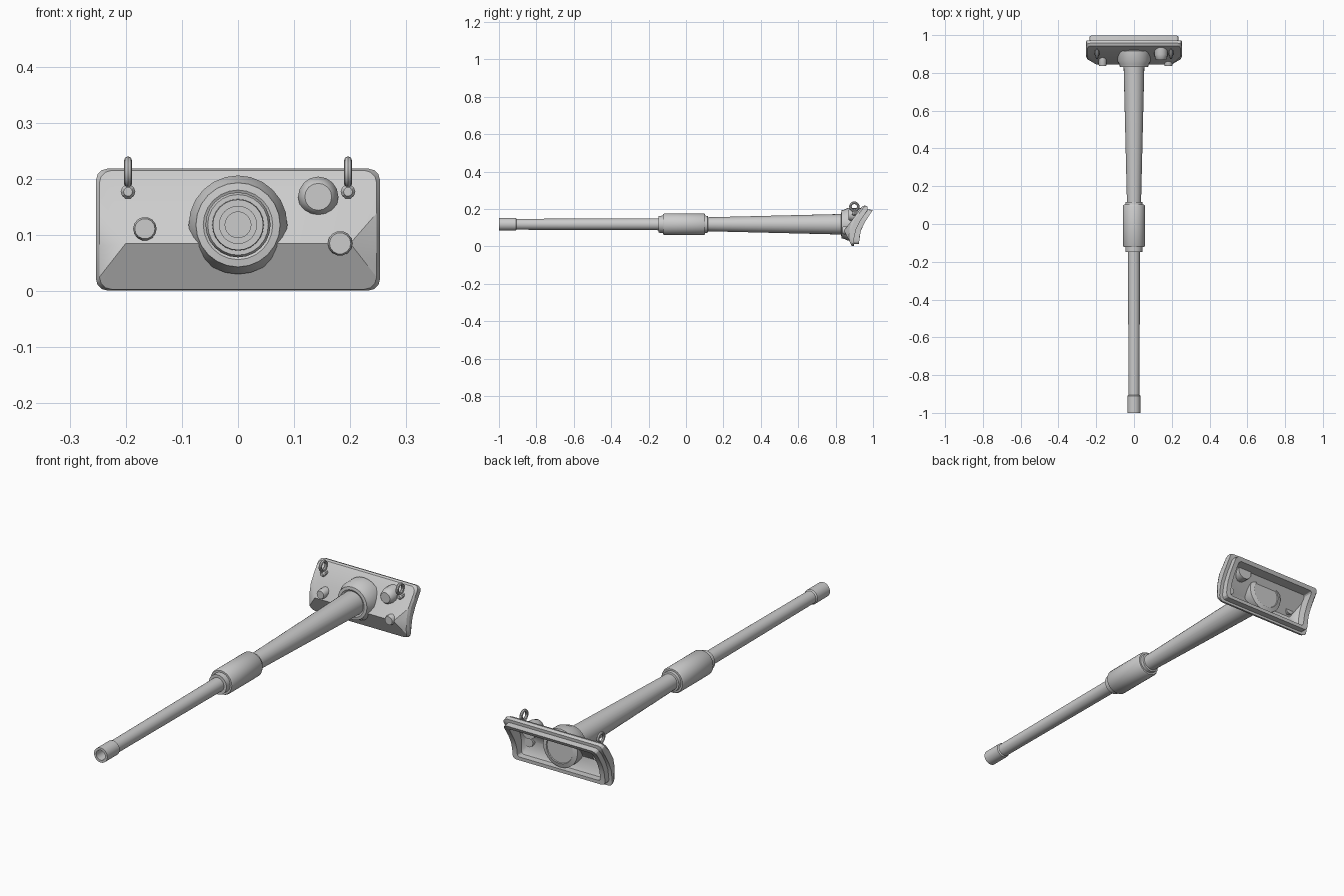
import bpy, bmesh, math
from mathutils import Vector, Matrix

if "Cube" in bpy.data.objects:
    bpy.data.objects.remove(bpy.data.objects["Cube"])

steel = bpy.data.materials.new("grey steel")
steel.diffuse_color = (0.6, 0.6, 0.6, 1)
steel.use_nodes = True
steel.node_tree.nodes["Principled BSDF"].inputs["Base Color"].default_value = steel.diffuse_color
AXIS_Z = 0.118


def finish(name, bm, angle=30):
    bmesh.ops.remove_doubles(bm, verts=bm.verts, dist=1e-5)
    bmesh.ops.recalc_face_normals(bm, faces=bm.faces)
    me = bpy.data.meshes.new(name)
    bm.to_mesh(me)
    bm.free()
    me.materials.append(steel)
    ob = bpy.data.objects.new(name, me)
    bpy.context.collection.objects.link(ob)
    bpy.ops.object.select_all(action='DESELECT')
    ob.select_set(True)
    bpy.context.view_layer.objects.active = ob
    bpy.ops.object.shade_smooth_by_angle(angle=math.radians(angle))
    return ob


def lathe(name, profile, x=0, z=AXIS_Z, n=24, tilt=0, pivot_y=0):
    """Turn (radius, y) points around a line along y, optionally tilted up."""
    bm = bmesh.new()
    vs = [bm.verts.new((r, y, 0)) for r, y in profile]
    es = [bm.edges.new(p) for p in zip(vs, vs[1:])]
    bmesh.ops.spin(bm, geom=vs + es, cent=(0, 0, 0), axis=(0, 1, 0),
                   angle=2 * math.pi, steps=n, use_duplicate=False)
    rot = Matrix.Rotation(tilt, 4, 'X')
    bm.transform(Matrix.Translation((x, pivot_y, z)) @ rot)
    return finish(name, bm)


def interp(pts, z):
    if z <= pts[0][0]:
        return pts[0][1]
    for (a, ya), (b, yb) in zip(pts, pts[1:]):
        if z <= b:
            return ya + (yb - ya) * (z - a) / (b - a)
    return pts[-1][1]


# Gun tube with muzzle ring and bore
lathe("gun_tube", [(0, -0.9), (0.023, -0.9), (0.023, -1), (0.034, -1), (0.034, -0.91),
                   (0.029, -0.905), (0.032, -0.13), (0.037, 0.1), (0.055, 0.84), (0.055, 0.9), (0, 0.9)])
# Fume extractor sleeve with end collars
lathe("fume_extractor", [(0.03, -0.148), (0.045, -0.148), (0.046, -0.122), (0.054, -0.122),
                         (0.058, -0.115), (0.058, 0.095), (0.054, 0.102), (0.046, 0.102),
                         (0.045, 0.116), (0.035, 0.118)])
# Collar where the tube enters the shield, and its rear disc
lathe("shield_collar", [(0.05, 0.836), (0.062, 0.83), (0.075, 0.832), (0.078, 0.845), (0.088, 0.865),
                        (0.088, 0.915), (0.068, 0.921), (0.066, 0.917), (0, 0.917)])

# Shield: rounded rectangular shell, hollow at the back
FRONT = [(0.003, 0.885), (0.03, 0.872), (0.085, 0.872), (0.14, 0.887), (0.217, 0.945)]
BACK = [(0.003, 0.925), (0.06, 0.928), (0.10, 0.94), (0.15, 0.968), (0.19, 0.997), (0.217, 1.0)]


def outline(hx, z0, z1, rad):
    pts = []
    for cx, cz, a0 in ((1, 1, 0), (-1, 1, 90), (-1, -1, 180), (1, -1, 270)):
        c = Vector((cx * (hx - rad), z1 - rad if cz > 0 else z0 + rad))
        for k in range(4):
            a = math.radians(a0 + 30 * k)
            pts.append((c.x + rad * math.cos(a), c.y + rad * math.sin(a)))
        if a0 in (90, 270):  # extra points down each side
            for t in (0.2, 0.42, 0.64):
                t = 1 - t if a0 == 90 else t
                pts.append((cx * hx, z0 + (z1 - z0) * t))
    return pts


def add_ring(bm, shape, y_of_z):
    return [bm.verts.new((x, y_of_z(z), z)) for x, z in shape]


def cap(bm, ring, left, right):
    """Fill a ring towards a central ridge."""
    n = len(ring)
    for i in range(n):
        a, b = ring[i], ring[(i + 1) % n]
        pa, pb = (left if v.co.x < 0 else right for v in (a, b))
        bm.faces.new((a, b, pa) if pa is pb else (a, b, pb, pa))


bm = bmesh.new()
inner = outline(0.212, 0.028, 0.178, 0.012)
rings = [
    add_ring(bm, outline(0.247, 0.003, 0.215, 0.022), lambda z: interp(FRONT, z)),
    add_ring(bm, outline(0.253, 0.001, 0.218, 0.02), lambda z: interp(FRONT, z) + 0.012),
    add_ring(bm, outline(0.253, 0.003, 0.212, 0.02), lambda z: interp(BACK, z) - 0.028),
    add_ring(bm, outline(0.236, 0.012, 0.198, 0.018), lambda z: interp(BACK, z) - 0.028),
    add_ring(bm, outline(0.236, 0.012, 0.194, 0.018), lambda z: interp(BACK, z)),
    add_ring(bm, inner, lambda z: interp(BACK, z)),
    add_ring(bm, inner, lambda z: interp(FRONT, z) + 0.022),
]
for r0, r1 in zip(rings, rings[1:]):
    for i in range(len(r0)):
        j = (i + 1) % len(r0)
        bm.faces.new((r0[i], r0[j], r1[j], r1[i]))
cap(bm, rings[0], bm.verts.new((-0.2, 0.845, 0.085)), bm.verts.new((0.2, 0.845, 0.085)))
cap(bm, rings[-1], bm.verts.new((-0.18, 0.868, 0.085)), bm.verts.new((0.18, 0.868, 0.085)))
finish("gun_shield", bm, 25)

# Sight housing and small ports on the front face
lathe("sight_housing", [(0, 0), (0.024, 0), (0.029, 0.005), (0.036, 0.03), (0.036, 0.075), (0, 0.075)],
      x=0.143, z=0.168, n=16, pivot_y=0.868)
for name, x, z, r in (("left_port", -0.166, 0.111, 0.018), ("right_port", 0.182, 0.085, 0.019)):
    lathe(name, [(0, 0), (r, 0), (r + 0.003, 0.008), (r + 0.003, 0.05), (0, 0.05)],
          x=x, z=z, n=14, pivot_y=0.836)

# Lifting eyes: upright rings with a foot
for side, x in (("left", -0.196), ("right", 0.196)):
    bpy.ops.mesh.primitive_torus_add(major_radius=0.021, minor_radius=0.007, major_segments=20,
                                     minor_segments=8, location=(x, 0.9, 0.212),
                                     rotation=(0, math.pi / 2, 0))
    eye = bpy.context.object
    eye.name = side + "_lifting_eye"
    eye.data.materials.append(steel)
    bpy.ops.object.shade_smooth_by_angle()
    lathe(side + "_eye_foot", [(0, 0), (0.008, 0), (0.013, 0.008), (0.013, 0.03), (0, 0.03)],
          x=x, z=0.177, n=10, pivot_y=0.888)
